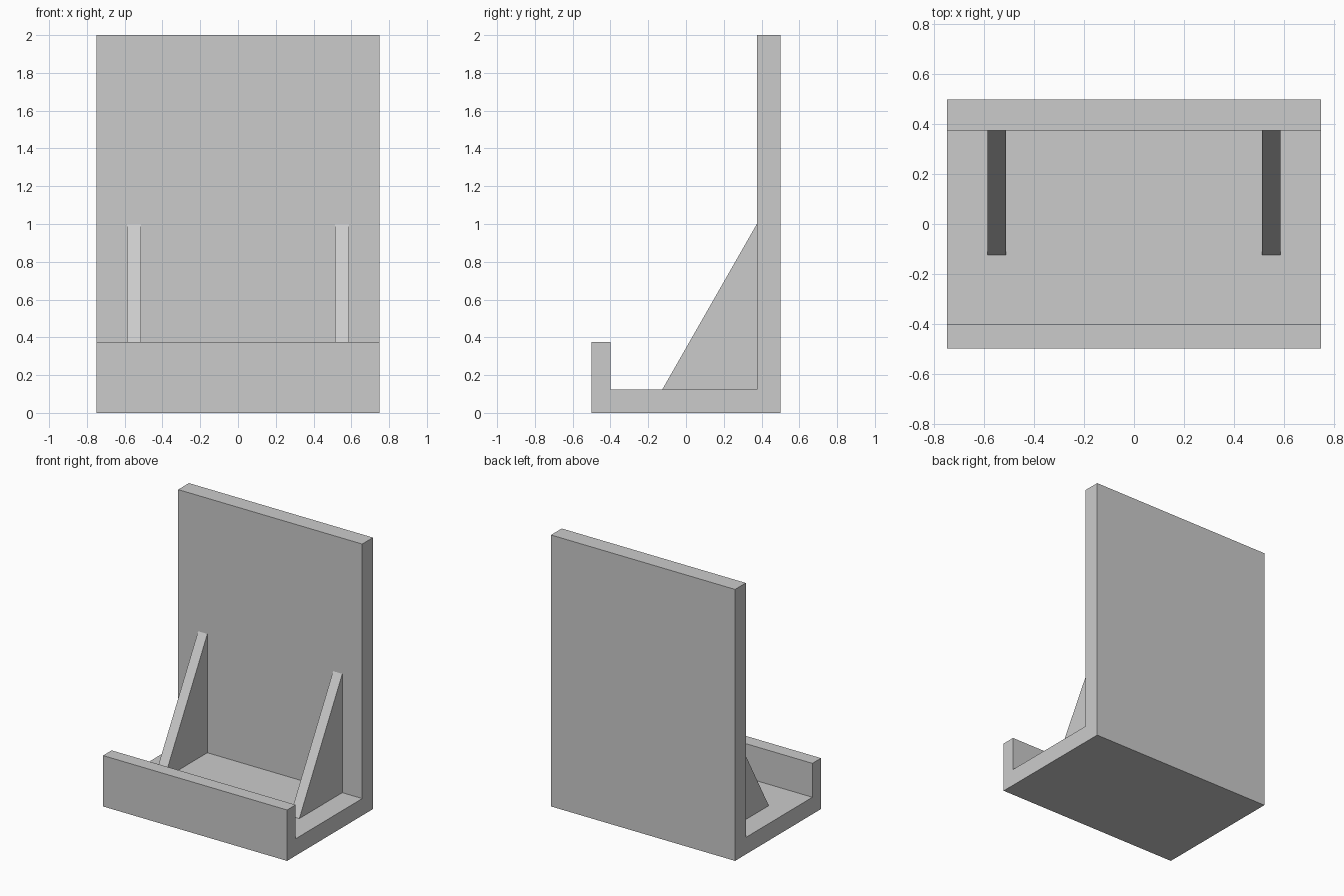
import bpy
import bmesh

cube = bpy.data.objects.get("Cube")
if cube:
    bpy.data.objects.remove(cube, do_unlink=True)

# Single plain grey finish
grey = bpy.data.materials.new("plain grey")
grey.use_nodes = True
colour = (0.6, 0.6, 0.6, 1)
grey.diffuse_color = colour
grey.node_tree.nodes["Principled BSDF"].inputs["Base Color"].default_value = colour


def extrude_profile(name, profile, x_min, x_max):
    """Extrude a side profile of (y, z) points along x."""
    bm = bmesh.new()
    face = bm.faces.new([bm.verts.new((x_min, y, z)) for y, z in profile])
    result = bmesh.ops.extrude_face_region(bm, geom=[face])
    moved = [v for v in result["geom"] if isinstance(v, bmesh.types.BMVert)]
    bmesh.ops.translate(bm, verts=moved, vec=(x_max - x_min, 0, 0))
    bmesh.ops.recalc_face_normals(bm, faces=bm.faces)
    mesh = bpy.data.meshes.new(name)
    bm.to_mesh(mesh)
    bm.free()
    mesh.materials.append(grey)
    obj = bpy.data.objects.new(name, mesh)
    bpy.context.collection.objects.link(obj)
    return obj


half_width, half_depth, height = 0.75, 0.5, 2.0
floor_top, lip_top = 0.125, 0.375
lip_back, panel_front = -0.4, 0.375

# Base, front lip and back panel share one bent profile
extrude_profile("stand_body", [
    (-half_depth, 0), (half_depth, 0), (half_depth, height),
    (panel_front, height), (panel_front, floor_top),
    (lip_back, floor_top), (lip_back, lip_top), (-half_depth, lip_top),
], -half_width, half_width)

# Triangular braces between base and back panel
brace = [(-0.125, floor_top), (panel_front, floor_top), (panel_front, 1.0)]
brace_x, brace_half = 0.55, 0.0375
for side, sign in (("left", 1), ("right", -1)):
    centre = sign * brace_x
    extrude_profile(side + "_brace", brace, centre - brace_half, centre + brace_half)
